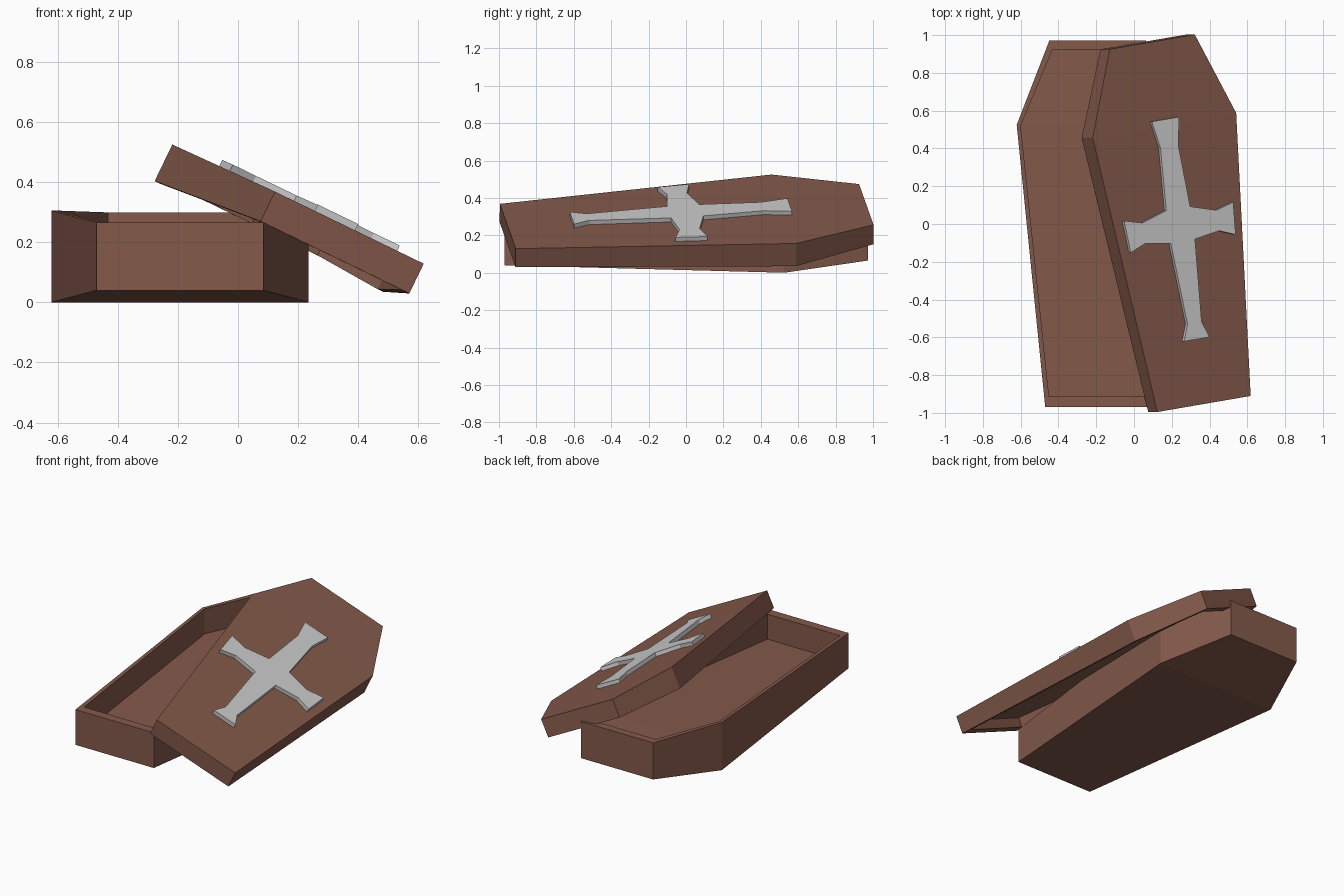
import bpy, bmesh
from mathutils import Matrix, Vector

if "Cube" in bpy.data.objects:
    bpy.data.objects.remove(bpy.data.objects["Cube"])

wood = bpy.data.materials.new("brown_wood")
wood.diffuse_color = (0.23, 0.10, 0.07, 1)
wood.use_nodes = True
wood.node_tree.nodes["Principled BSDF"].inputs["Base Color"].default_value = wood.diffuse_color


def finish(name, bm, matrix, material=None):
    bmesh.ops.recalc_face_normals(bm, faces=bm.faces)
    mesh = bpy.data.meshes.new(name)
    bm.to_mesh(mesh)
    bm.free()
    obj = bpy.data.objects.new(name, mesh)
    obj.matrix_world = matrix
    if material:
        mesh.materials.append(material)
    bpy.context.collection.objects.link(obj)
    return obj


def hollow_box(name, stations, depth, matrix):
    """Six-sided tray; stations are (y, half width, closed z, rim z) for foot, shoulder, head."""
    bm = bmesh.new()
    inset = [(0.058, 0.02), (-0.005, 0.021), (-0.05, 0.016)]

    def ring(points):
        right = [bm.verts.new((w, y, z)) for y, w, z in points]
        left = [bm.verts.new((-w, y, z)) for y, w, z in points]
        return right + left[::-1]

    inner = [(y + dy, w - dw, r) for (y, w, c, r), (dy, dw) in zip(stations, inset)]
    rings = [ring([(y, w, c) for y, w, c, r in stations]),
             ring([(y, w, r) for y, w, c, r in stations]),
             ring(inner),
             ring([(y, w, r + depth) for y, w, r in inner])]
    for a, b in zip(rings, rings[1:]):
        for i in range(6):
            j = (i + 1) % 6
            bm.faces.new((a[i], a[j], b[j], b[i]))
    # Closed panels, each folded across the shoulder line
    for r in (rings[0], rings[3]):
        bm.faces.new((r[0], r[1], r[4], r[5]))
        bm.faces.new((r[1], r[2], r[3], r[4]))
    return finish(name, bm, matrix, wood)


# Coffin base
hollow_box("coffin_base",
           [(-0.97, 0.277, 0.04, 0.265), (0.525, 0.428, 0.0, 0.305), (0.972, 0.255, 0.065, 0.299)],
           -0.16, Matrix.Translation((-0.193, 0, 0)))

# Lid frame: tipped sideways and turned, origin at the middle of the shoulder line
x_axis = Vector((0.889, 0.153, -0.431)).normalized()
z_axis = x_axis.cross(Vector((-0.143, 0.988, 0.061))).normalized()
y_axis = z_axis.cross(x_axis)
lid_matrix = Matrix.Translation((0.16, 0.5225, 0.338)) @ Matrix((x_axis, y_axis, z_axis)).transposed().to_4x4()

# Lid, open underneath
hollow_box("coffin_lid",
           [(-1.493, 0.278, 0.0, -0.11), (0, 0.427, 0.003, -0.132), (0.447, 0.253, 0.0, -0.115)],
           0.06, lid_matrix)

# Flared cross: mirrored half outline, extruded
half = [(0.081, 0.032), (0.053, -0.115), (0.071, -0.446), (0.22, -0.489), (0.325, -0.462),
        (0.312, -0.634), (0.22, -0.599), (0.072, -0.621), (0.042, -1.06), (0.076, -1.146)]
outline = half + [(-x, y) for x, y in reversed(half)]
bm = bmesh.new()
face = bm.faces.new([bm.verts.new((x, y, -0.003)) for x, y in outline])
top = bmesh.ops.extrude_face_region(bm, geom=[face])["geom"]
bmesh.ops.translate(bm, vec=(0, 0, 0.029), verts=[v for v in top if isinstance(v, bmesh.types.BMVert)])
finish("lid_cross", bm, lid_matrix)
